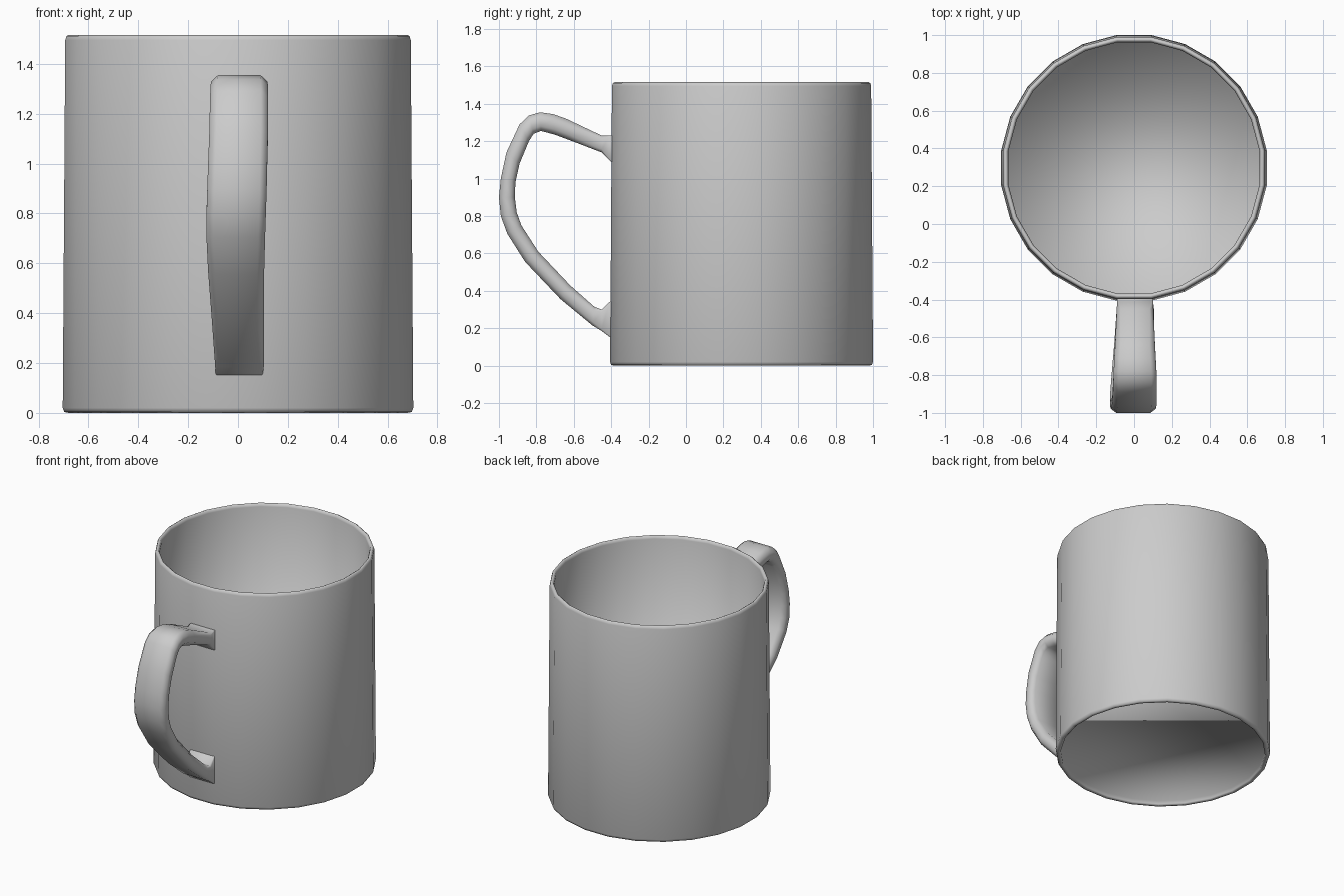
import bpy, bmesh, math

SIDES = 24
CENTER_Y = 0.297


def loft(name, rings, cap_start=True, cap_end=True):
    """Bridge consecutive closed rings of points into one smooth mesh."""
    bm = bmesh.new()
    loops = [[bm.verts.new(p) for p in ring] for ring in rings]
    for a, b in zip(loops, loops[1:]):
        n = len(a)
        for i in range(n):
            j = (i + 1) % n
            bm.faces.new((a[i], a[j], b[j], b[i]))
    if cap_start:
        bm.faces.new(loops[0][::-1])
    if cap_end:
        bm.faces.new(loops[-1])
    bmesh.ops.recalc_face_normals(bm, faces=bm.faces)
    for f in bm.faces:
        f.smooth = True
    mesh = bpy.data.meshes.new(name)
    bm.to_mesh(mesh)
    bm.free()
    obj = bpy.data.objects.new(name, mesh)
    bpy.context.collection.objects.link(obj)
    return obj


def circle(apothem, z):
    """24-sided ring with flat sides facing the axes."""
    r = apothem / math.cos(math.pi / SIDES)
    angles = [2 * math.pi * (i + 0.5) / SIDES for i in range(SIDES)]
    return [(r * math.cos(a), CENTER_Y + r * math.sin(a), z) for a in angles]


# Cup: recessed underside, foot rim, outer wall, rounded rim, inner wall, floor
profile = [(0.668, 0.03), (0.67, 0.008), (0.68, 0.0), (0.697, 0.004),
           (0.703, 0.02), (0.693, 1.495), (0.688, 1.511), (0.679, 1.516),
           (0.670, 1.511), (0.665, 1.495), (0.668, 0.05)]
loft("cup_body", [circle(r, z) for r, z in profile])

# Handle: outer (y, z), inner (y, z), left x, right x, corner chamfer
stations = [
    (-0.38, 1.23, -0.38, 1.07, -0.09, 0.10, 0.004),
    (-0.41, 1.23, -0.41, 1.10, -0.09, 0.10, 0.004),
    (-0.45, 1.23, -0.45, 1.14, -0.092, 0.102, 0.02),
    (-0.64, 1.32, -0.62, 1.205, -0.10, 0.11, 0.028),
    (-0.71, 1.345, -0.70, 1.235, -0.105, 0.114, 0.028),
    (-0.78, 1.355, -0.775, 1.255, -0.108, 0.118, 0.028),
    (-0.84, 1.338, -0.815, 1.24, -0.11, 0.12, 0.028),
    (-0.89, 1.29, -0.84, 1.20, -0.112, 0.12, 0.028),
    (-0.96, 1.14, -0.89, 1.08, -0.115, 0.12, 0.028),
    (-0.99, 1.00, -0.912, 0.98, -0.12, 0.117, 0.028),
    (-1.00, 0.90, -0.915, 0.90, -0.123, 0.115, 0.028),
    (-0.99, 0.80, -0.905, 0.82, -0.126, 0.112, 0.028),
    (-0.955, 0.705, -0.88, 0.75, -0.127, 0.109, 0.028),
    (-0.86, 0.555, -0.79, 0.61, -0.12, 0.105, 0.028),
    (-0.67, 0.355, -0.62, 0.43, -0.105, 0.105, 0.028),
    (-0.50, 0.215, -0.49, 0.315, -0.095, 0.105, 0.02),
    (-0.45, 0.185, -0.45, 0.30, -0.092, 0.105, 0.01),
    (-0.41, 0.155, -0.41, 0.34, -0.09, 0.10, 0.004),
    (-0.38, 0.14, -0.38, 0.36, -0.09, 0.10, 0.004),
]


def section(oy, oz, iy, iz, left, right, c):
    """Chamfered rectangle spanning the outer and inner edge of the grip."""
    t = c * 9.6 / (1 + c)

    def at(x, k):
        return (x, oy + (iy - oy) * k, oz + (iz - oz) * k)
    return [at(left + c, 0), at(right - c, 0), at(right, t), at(right, 1 - t),
            at(right - c, 1), at(left + c, 1), at(left, 1 - t), at(left, t)]


loft("handle", [section(*s) for s in stations])
